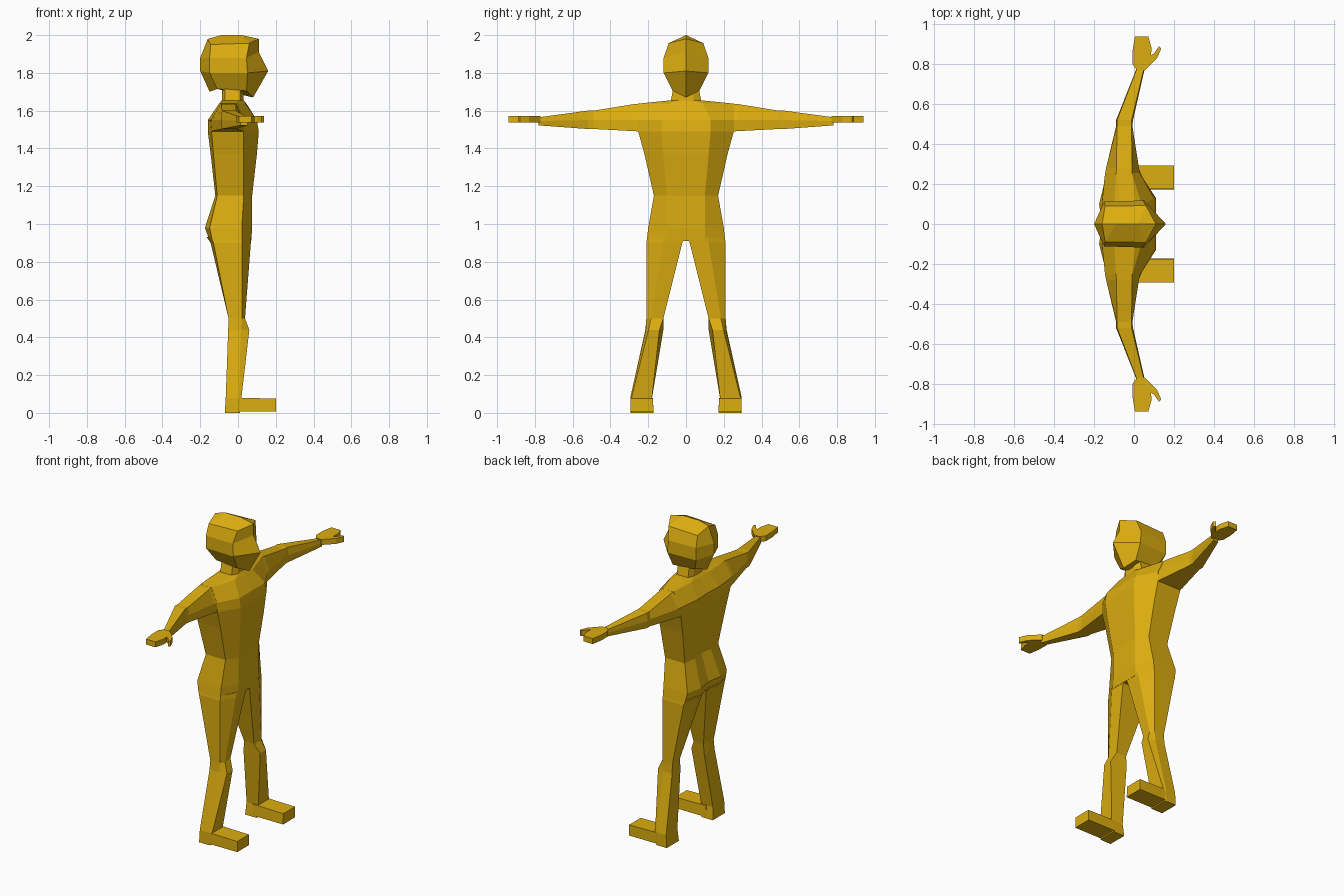
import bpy, bmesh

mat = bpy.data.materials.new("mustard_yellow")
mat.diffuse_color = (0.72, 0.42, 0.005, 1)


def loft(name, rings):
    """Skin a list of equal-length 3D rings, capping both ends."""
    bm = bmesh.new()
    rows = [[bm.verts.new(p) for p in r] for r in rings]
    n = len(rows[0])
    for a, b in zip(rows, rows[1:]):
        for i in range(n):
            j = (i + 1) % n
            bm.faces.new((a[i], a[j], b[j], b[i]))
    bm.faces.new(rows[0])
    bm.faces.new(rows[-1])
    bmesh.ops.remove_doubles(bm, verts=bm.verts, dist=0.0005)
    bmesh.ops.recalc_face_normals(bm, faces=bm.faces)
    me = bpy.data.meshes.new(name)
    bm.to_mesh(me)
    bm.free()
    me.materials.append(mat)
    ob = bpy.data.objects.new(name, me)
    bpy.context.collection.objects.link(ob)
    return ob


def full(half):
    """Close a half ring (first and last points on y = 0) by mirroring."""
    return half + [(x, -y, z) for x, y, z in half[-2:0:-1]]


# Torso: z, then (x, y) from back centre round the side to front centre
torso = [
    (0.91, [(-.13, 0), (-.15, .10), (-.135, .208), (.02, .208), (.07, .10), (.07, 0)]),
    (0.98, [(-.16, 0), (-.175, .10), (-.15, .20), (.02, .20), (.075, .10), (.075, 0)]),
    (1.15, [(-.11, 0), (-.12, .08), (-.11, .17), (.03, .17), (.075, .10), (.075, 0)]),
    (1.37, [(-.135, 0), (-.145, .10), (-.13, .22), (.03, .22), (.10, .12), (.10, 0)]),
    (1.49, [(-.15, 0), (-.16, .12), (-.14, .253), (.03, .253), (.11, .13), (.11, 0)]),
    (1.55, [(-.155, 0), (-.16, .11), (-.145, .255), (.03, .255), (.10, .13), (.10, 0)]),
    (1.637, [(-.10, 0), (-.10, .09), (-.09, .255), (-.01, .255), (.04, .09), (.045, 0)]),
    (1.655, [(-.085, 0), (-.085, .04), (-.07, .08), (.01, .08), (.03, .04), (.03, 0)]),
    (1.73, [(-.085, 0), (-.085, .04), (-.07, .065), (.01, .065), (.025, .04), (.025, 0)]),
]
loft("torso_and_neck", [full([(x, y, z) for x, y in pts]) for z, pts in torso])

# Head: back centre, back side, front side, front centre
head = [
    [(-.15, 0, 1.70), (-.11, .065, 1.715), (.045, .07, 1.705), (.08, 0, 1.67)],
    [(-.20, 0, 1.81), (-.15, .112, 1.80), (.05, .118, 1.80), (.16, 0, 1.81)],
    [(-.20, 0, 1.88), (-.15, .112, 1.88), (.045, .118, 1.88), (.11, 0, 1.91)],
    [(-.16, 0, 1.98), (-.145, .09, 1.95), (.06, .092, 1.957), (.11, 0, 1.98)],
    [(-.09, 0, 2.0), (-.09, 0, 2.0), (.02, 0, 2.0), (.02, 0, 2.0)],
]
loft("head", [full(r) for r in head])

# Arm: y, then (x, z) sections from shoulder to wrist
arm = [
    (.25, [(-.14, 1.49), (-.145, 1.55), (-.09, 1.637), (-.01, 1.637), (.03, 1.55), (.03, 1.49)]),
    (.28, [(-.135, 1.492), (-.14, 1.55), (-.088, 1.634), (-.01, 1.634), (.025, 1.55), (.025, 1.492)]),
    (.49, [(-.085, 1.503), (-.09, 1.55), (-.085, 1.6), (-.012, 1.6), (-.008, 1.55), (-.01, 1.503)]),
    (.52, [(-.085, 1.503), (-.09, 1.55), (-.085, 1.6), (-.012, 1.6), (-.005, 1.55), (-.01, 1.503)]),
    (.78, [(.015, 1.522), (.013, 1.545), (.015, 1.565), (.05, 1.565), (.054, 1.545), (.05, 1.522)]),
]
# Hand outline with thumb (x, y)
hand = [(.015, .77), (-.007, .80), (-.007, .87), (.005, .94), (.072, .94), (.088, .88),
        (.085, .845), (.10, .855), (.125, .89), (.137, .88), (.115, .83), (.055, .77)]

# Leg: z, then (x, y) sections from hip to ankle
leg = [
    (.93, [(-.15, .02), (-.165, .10), (-.14, .205), (.02, .205), (.07, .11), (.07, .01)]),
    (.90, [(-.13, .02), (-.145, .10), (-.13, .21), (.02, .21), (.068, .12), (.068, .02)]),
    (.50, [(-.04, .12), (-.05, .16), (-.05, .21), (.02, .21), (.037, .185), (.03, .12)]),
    (.44, [(-.045, .12), (-.052, .16), (-.052, .215), (.015, .213), (.06, .198), (.06, .14)]),
    (.08, [(-.065, .18), (-.065, .235), (-.065, .295), (.005, .295), (.018, .288), (.018, .18)]),
    (.0, [(-.07, .172), (-.07, .235), (-.07, .295), (.0, .295), (.01, .29), (.01, .172)]),
]

for side, s in (("left", 1), ("right", -1)):
    loft(side + "_arm", [[(x, s * y, z) for x, z in pts] for y, pts in arm])
    loft(side + "_hand", [[(x, s * y, z) for x, y in hand] for z in (1.537, 1.572)])
    loft(side + "_leg", [[(x, s * y, z) for x, y in pts] for z, pts in leg])
    # Foot block reaching forward from the heel
    loft(side + "_foot", [
        [(x, s * .172, .008), (x, s * .293, .008), (x, s * .293, t), (x, s * .175, t)]
        for x, t in ((-.02, .08), (.2, .076))])
